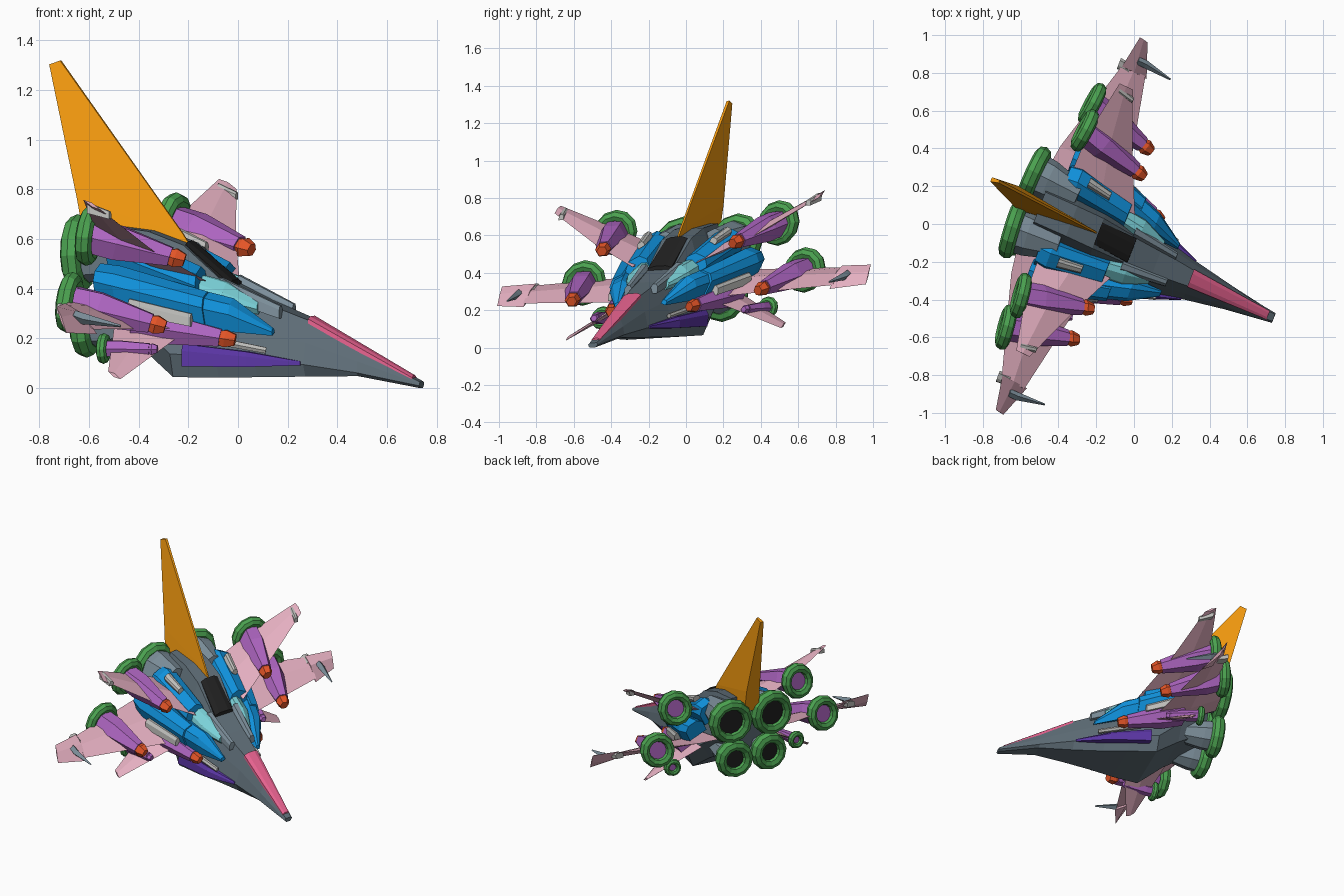
import bpy, bmesh, math
from mathutils import Vector, Matrix

if "Cube" in bpy.data.objects:
    bpy.data.objects.remove(bpy.data.objects["Cube"])

# Ship frame (along, sideways, up) to world: the ship is yawed and banked
FRAME = Matrix(((1, .36, 0, 0), (-.43, .93, .085, -.181), (0, .055, 1, 0), (0, 0, 0, 1)))


def mat(name, *c):
    m = bpy.data.materials.new(name)
    m.diffuse_color = (*c, 1)
    m.use_nodes = True
    m.node_tree.nodes["Principled BSDF"].inputs["Base Color"].default_value = m.diffuse_color
    return m


SLATE = mat("slate", .11, .15, .18)
STEEL = mat("steel", .2, .27, .32)
BLACK = mat("black", .015, .015, .015)
PINK = mat("pale_pink", .78, .43, .53)
ROSE = mat("rose", .78, .12, .27)
PURPLE = mat("purple", .42, .13, .53)
GREEN = mat("green", .07, .36, .08)
ORANGE = mat("orange", .92, .33, .005)
RED = mat("red_orange", .78, .09, .02)
BLUE = mat("blue", .005, .28, .7)
CYAN = mat("cyan", .2, .65, .7)
INDIGO = mat("indigo", .1, .035, .36)
LIGHT = mat("light_grey", .5, .5, .48)


def loft(name, rings, m, both=False, cyclic=False):
    """Skin a row of equal point loops; both=True adds the mirrored half."""
    bm = bmesh.new()
    for s in ((1, -1) if both else (1,)):
        vs = [[bm.verts.new(FRAME @ Vector((p[0], p[1] * s, p[2]))) for p in r] for r in rings]
        n, k = len(rings), len(rings[0])
        for i in range(n if cyclic else n - 1):
            a, b = vs[i], vs[(i + 1) % n]
            for j in range(k):
                bm.faces.new((a[j], a[(j + 1) % k], b[(j + 1) % k], b[j]))
        if not cyclic:
            bm.faces.new(vs[0])
            bm.faces.new(vs[-1][::-1])
    bmesh.ops.recalc_face_normals(bm, faces=bm.faces)
    me = bpy.data.meshes.new(name)
    bm.to_mesh(me)
    bm.free()
    me.materials.append(m)
    ob = bpy.data.objects.new(name, me)
    bpy.context.collection.objects.link(ob)
    return ob


def axes(a):
    a = Vector(a).normalized()
    u = Vector((0, 0, 1)).cross(a).normalized()
    return a, u, a.cross(u)


def circle(c, a, r, n):
    a, u, v = axes(a)
    return [Vector(c) + (u * math.cos(t) + v * math.sin(t)) * r
            for t in (2 * math.pi * i / n for i in range(n))]


def torus(name, c, a, R, r, m):
    a, u, v = axes(a)
    rings = []
    for i in range(12):
        t = math.pi * i / 6
        e = u * math.cos(t) + v * math.sin(t)
        rings.append([Vector(c) + e * (R + r * math.cos(q)) + a * (r * math.sin(q))
                      for q in (math.pi * j / 4 for j in range(8))])
    loft(name, rings, m, True, True)


def pod(name, stations, m, both=True, roll=0):
    """Chamfered beam through stations (centre, half width, half height)."""
    rings = []
    for c, w, h in stations:
        ring = []
        for x, z in ((-1, -1), (1, -1), (1, .4), (.5, 1), (-.5, 1), (-1, .4)):
            y, k = x * w, z * h
            ring.append((c[0], c[1] + y * math.cos(roll) - k * math.sin(roll),
                         c[2] + y * math.sin(roll) + k * math.cos(roll)))
        rings.append(ring)
    return loft(name, rings, m, both)


def wing(name, stations, m):
    """Thin diamond blade through stations (b, x rear, z rear, x front, z front, thickness)."""
    rings = []
    for b, xr, zr, xf, zf, t in stations:
        xm, zm = (xr + xf) / 2, (zr + zf) / 2
        rings.append([(xr, b, zr), (xm, b, zm - t), (xf, b, zf), (xm, b, zm + t)])
    loft(name, rings, m, True)


# Hull: eight-sided sections (x, widths low/mid/top, heights low/mid/top)
hull = []
for x, wb, wm, wt, zb, zm, zt in (
        (.74, .015, .025, .02, 0, .01, .025), (.5, .045, .065, .033, .05, .065, .155),
        (.3, .08, .105, .045, .05, .1, .275),
        (.12, .12, .155, .065, .05, .13, .35), (-.02, .16, .2, .075, .05, .14, .42),
        (-.19, .2, .235, .085, .055, .15, .58), (-.33, .16, .22, .085, .17, .28, .635),
        (-.5, .14, .18, .085, .28, .4, .66)):
    zs = zm + (zt - zm) * .5
    ws = (wm + wt) * .5 + .005
    hull.append([(x, -wb, zb), (x, wb, zb), (x, wm, zm), (x, ws, zs),
                 (x, wt, zt), (x, -wt, zt), (x, -ws, zs), (x, -wm, zm)])
loft("hull", hull, SLATE)

# Nose stripe, canopy and the grey cheeks beside it
pod("nose_stripe", [((.3, 0, .275), .05, .015), ((.71, 0, .038), .024, .012)], ROSE, False)
pod("canopy", [((-.19, 0, .575), .062, .018), ((-.01, 0, .418), .068, .018)], BLACK, False)
pod("nose_cheek", [((-.03, .1, .41), .03, .04), ((.2, .075, .31), .02, .025)], STEEL)
pod("side_blade", [((-.14, .215, .145), .03, .045), ((.1, .165, .125), .03, .03),
                   ((.29, .105, .105), .008, .008)], INDIGO)

# Tail fin
loft("tail_fin", [[(-.19, .004, .57), (-.19, -.004, .57), (-.6, -.055, .6), (-.6, .055, .6)],
                  [(-.22, .005, .62), (-.22, -.005, .62), (-.63, -.05, .76), (-.63, .05, .76)],
                  [(-.71, -.005, 1.32), (-.71, -.02, 1.32), (-.75, -.03, 1.305),
                   (-.75, -.005, 1.305)]], ORANGE)

# Main engines: cowl, ring and dark nozzle
for tag, c, R in (("upper", (-.585, .157, .55), .12), ("lower", (-.565, .132, .265), .097)):
    a = (1, -.06, .03)
    C = Vector(c)
    D = Vector(a).normalized()
    loft(tag + "_engine_cowl", [circle(C, a, R, 8), circle(C + D * .08, a, R * .95, 8),
                                circle(C + D * .24, a, R * .6, 8)], STEEL, True)
    torus(tag + "_engine_ring", c, a, R, .039, GREEN)
    loft(tag + "_engine_nozzle", [circle(C - D * .012, a, R * .85, 12),
                                  circle(C + D * .01, a, R * .85, 12)], BLACK, True)

# Wings with end plates and probes
wing("upper_wing", [(.18, -.42, .54, -.06, .44, .025), (.45, -.41, .66, -.17, .57, .02),
                    (.76, -.35, .8, -.28, .76, .008)], PINK)
wing("lower_wing", [(.2, -.54, .41, -.1, .25, .03), (.36, -.52, .4, -.16, .26, .028),
                    (.89, -.38, .38, -.26, .285, .015)], PINK)
wing("wing_end_plate", [(.88, -.38, .39, -.25, .265, .025),
                        (1.06, -.35, .385, -.31, .28, .012)], PINK)
wing("ventral_wing", [(.26, -.4, .3, -.12, .24, .02), (.62, -.3, .1, -.25, .07, .008)], PINK)
loft("wing_probe", [circle((-.32, .945, .345), (1, -.1, -.25), .02, 4),
                    circle((-.28, .945, .33), (1, -.1, -.25), .022, 4),
                    circle((-.14, .925, .3), (1, -.1, -.25), .005, 4)], STEEL, True)
pod("upper_tip_light", [((-.34, .73, .765), .018, .02), ((-.26, .71, .735), .014, .015)], LIGHT)
pod("lower_tip_light", [((-.4, .89, .37), .03, .02), ((-.34, .89, .35), .025, .015)], LIGHT)

# Cannons: tapered hexagonal barrel, rear ring and muzzle
for tag, p, q, R, rf, t in (
        ("upper", (-.43, .47, .64), (-.08, .375, .535), .09, .043, .033),
        ("lower", (-.45, .635, .38), (-.1, .535, .275), .09, .043, .033),
        ("inner", (-.3, .31, .275), (.07, .225, .205), .08, .04, 0),
        ("ventral", (-.37, .475, .185), (-.17, .43, .18), .042, .026, .02)):
    P, Q = Vector(p), Vector(q)
    d = Q - P
    ringdir = d.normalized() + Vector((1.5, 0, 0))
    loft(tag + "_cannon", [circle(P - d * .02, ringdir, R * .85, 6),
                           circle(P + d * .3, d, R * .88, 6),
                           circle(P + d * .85, d, rf, 6)], PURPLE, True)
    if t:
        torus(tag + "_cannon_ring", p, ringdir, R, t, GREEN)
    loft(tag + "_muzzle", [circle(P + d * .84, d, rf * .8, 6), circle(P + d * .9, d, rf, 6),
                           circle(Q, d, rf * .65, 6)], PURPLE if tag == "ventral" else RED, True)

# Blue armour pods and cyan inlays
pod("upper_blue_pod", [((-.43, .205, .555), .075, .06), ((-.37, .205, .55), .08, .075),
                       ((-.09, .165, .43), .065, .06)], BLUE, roll=-.45)
pod("middle_blue_pod", [((-.44, .33, .46), .07, .05), ((-.36, .33, .44), .075, .06),
                        ((-.04, .235, .34), .055, .055)], BLUE, roll=-.4)
pod("front_blue_pod", [((-.1, .24, .35), .06, .06), ((.05, .19, .31), .055, .055),
                       ((.19, .135, .235), .015, .012)], BLUE, roll=-.4)
pod("cyan_inlay", [((-.1, .145, .42), .05, .035), ((0, .135, .39), .055, .03),
                   ((.12, .1, .33), .02, .02)], CYAN, roll=-.7)

# Small light grey vents and rods
pod("shoulder_vent", [((-.32, .23, .61), .025, .02), ((-.2, .21, .56), .02, .015)], LIGHT, roll=-.5)
pod("flank_vent", [((-.3, .37, .35), .03, .03), ((-.08, .29, .29), .025, .025)], LIGHT)
loft("side_rod", [circle((-.1, .22, .22), (1, -.3, -.25), .018, 6),
                  circle((.17, .16, .16), (1, -.3, -.25), .014, 6)], LIGHT, True)
